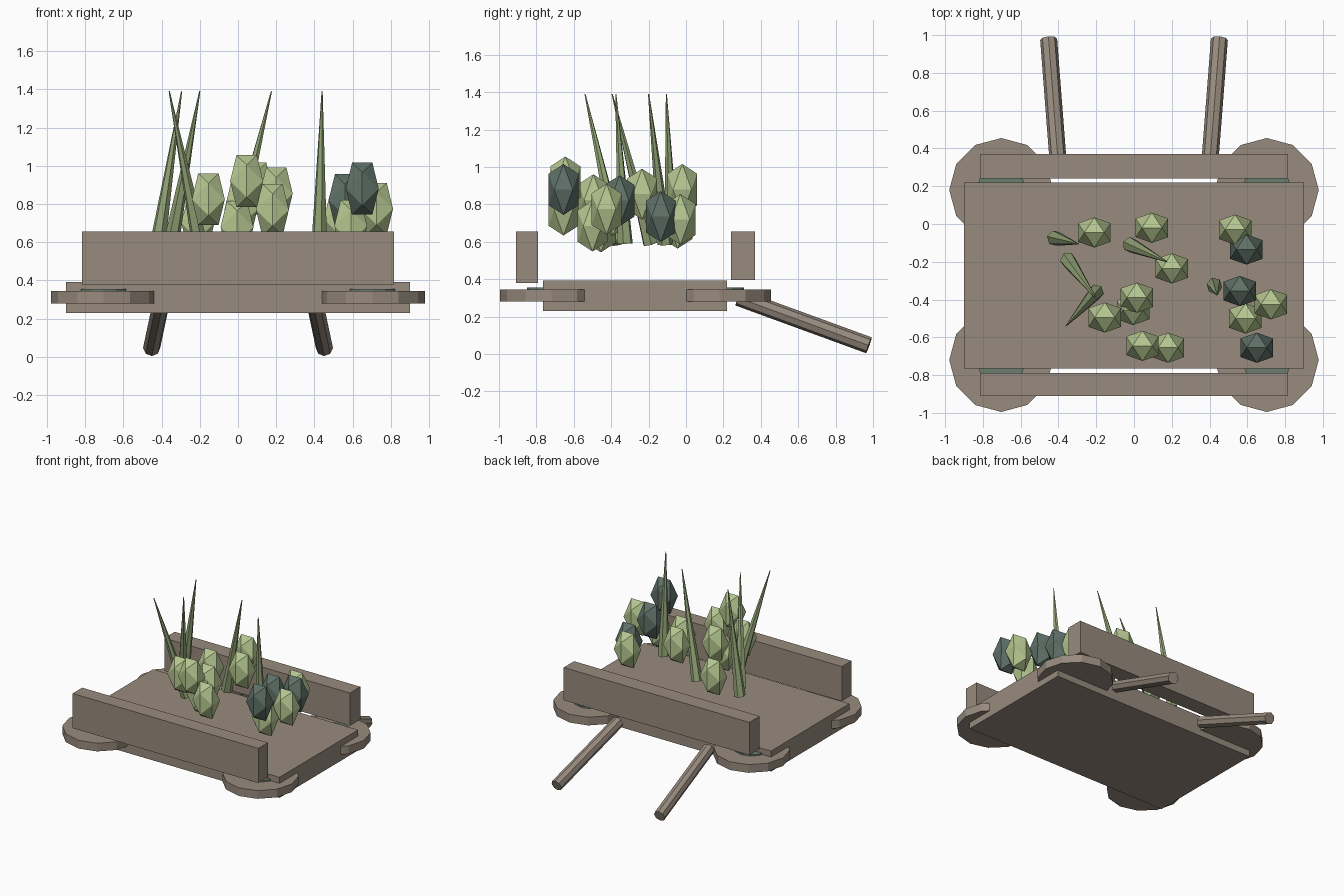
import bpy, bmesh, math
from mathutils import Vector, Matrix

if "Cube" in bpy.data.objects:
    bpy.data.objects.remove(bpy.data.objects["Cube"])


def material(name, rgb):
    m = bpy.data.materials.new(name)
    lin = [(c / 255 / 12.92) if c < 10 else ((c / 255 + 0.055) / 1.055) ** 2.4 for c in rgb]
    m.diffuse_color = (*lin, 1)
    m.use_nodes = True
    m.node_tree.nodes["Principled BSDF"].inputs["Base Color"].default_value = m.diffuse_color
    return m


WOOD = material("weathered_wood", (152, 139, 126))
LEAF = material("light_green", (180, 197, 143))
BLADE = material("blade_green", (150, 167, 120))
DARK = material("dark_green", (94, 112, 103))
HUB = material("hub_green", (107, 127, 112))


def finish(name, bm, mat):
    bmesh.ops.recalc_face_normals(bm, faces=bm.faces)
    mesh = bpy.data.meshes.new(name)
    bm.to_mesh(mesh)
    bm.free()
    mesh.materials.append(mat)
    ob = bpy.data.objects.new(name, mesh)
    bpy.context.collection.objects.link(ob)
    return ob


def box(name, lo, hi, mat):
    lo, hi = Vector(lo), Vector(hi)
    bm = bmesh.new()
    bmesh.ops.create_cube(bm, size=1, matrix=Matrix.Translation((lo + hi) / 2)
                          @ Matrix.Diagonal((*(hi - lo), 1)))
    return finish(name, bm, mat)


def rod(name, a, b, r1, r2, sides, mat):
    """Tapered prism from point a to point b."""
    a, b = Vector(a), Vector(b)
    d = b - a
    bm = bmesh.new()
    bmesh.ops.create_cone(bm, cap_ends=True, segments=sides, radius1=r1, radius2=r2,
                          depth=d.length,
                          matrix=Matrix.Translation((a + b) / 2)
                          @ d.to_track_quat('Z', 'Y').to_matrix().to_4x4())
    return finish(name, bm, mat)


def bud(name, centre, mat):
    """Tall icosahedron with an edge along x on top."""
    t = (1 + math.sqrt(5)) / 2
    bm = bmesh.new()
    for p in (-1, 1):
        for q in (-t, t):
            for co in ((p, 0, q), (0, q, p), (q, p, 0)):
                bm.verts.new(co)
    bmesh.ops.convex_hull(bm, input=bm.verts)
    bm.transform(Matrix.Translation(centre)
                 @ Matrix.Diagonal((0.086 / t, 0.08 / t, 0.136 / t, 1)))
    return finish(name, bm, mat)


# Cart bed and side boards
box("bed", (-0.9, -0.765, 0.23), (0.9, 0.22, 0.393), WOOD)
box("front_board", (-0.815, -0.91, 0.38), (0.815, -0.79, 0.655), WOOD)
box("back_board", (-0.815, 0.24, 0.395), (0.815, 0.37, 0.655), WOOD)

# Flat wheels with hubs, and the two pull handles
for s, side in ((-1, "left"), (1, "right")):
    for y, end in ((-0.72, "front"), (0.18, "back")):
        x = 0.703 * s
        rod(f"{end}_{side}_wheel", (x, y, 0.28), (x, y, 0.345), 0.275, 0.275, 12, WOOD)
        rod(f"{end}_{side}_hub", (x, y, 0.30), (x, y, 0.356), 0.13, 0.13, 12, HUB)
    rod(f"{side}_handle", (0.398 * s, 0.28, 0.302), (0.452 * s, 0.978, 0.047),
        0.045, 0.045, 8, WOOD)

# Long pointed blades
blades = [((-0.42, -0.075), (-0.295, -0.105)), ((-0.02, -0.11), (0.175, -0.20)),
          ((-0.35, -0.19), (-0.20, -0.395)), ((-0.20, -0.36), (-0.36, -0.54)),
          ((0.425, -0.325), (0.44, -0.375))]
for i, (base, tip) in enumerate(blades):
    rod(f"blade_{i + 1}", (*base, 0.59), (*tip, 1.39), 0.042, 0.003, 6, BLADE)

# Faceted buds
light = [(-0.21, -0.045, 0.70), (0.095, -0.02, 0.88), (0.20, -0.235, 0.855),
         (0.015, -0.39, 0.77), (-0.005, -0.455, 0.68), (-0.155, -0.495, 0.825),
         (0.045, -0.645, 0.92), (0.18, -0.655, 0.77), (0.535, -0.03, 0.72),
         (0.725, -0.425, 0.775), (0.59, -0.50, 0.685)]
dark = [(0.595, -0.135, 0.735), (0.56, -0.355, 0.82), (0.65, -0.655, 0.88)]
for i, c in enumerate(light):
    bud(f"light_bud_{i + 1}", c, LEAF)
for i, c in enumerate(dark):
    bud(f"dark_bud_{i + 1}", c, DARK)
